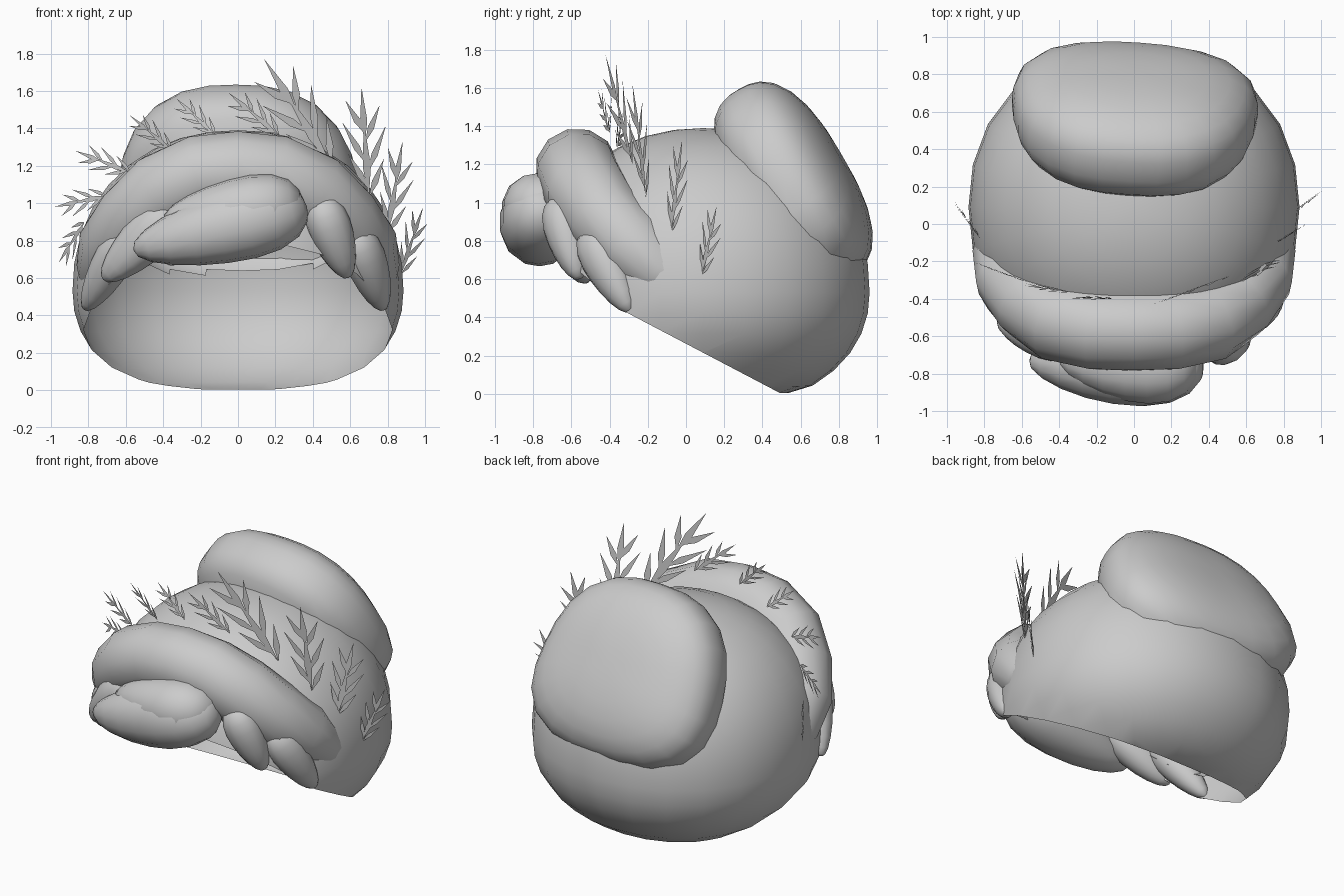
import bpy, bmesh, math
from mathutils import Vector, Matrix

if "Cube" in bpy.data.objects:
    bpy.data.objects.remove(bpy.data.objects["Cube"])

hair = bpy.data.materials.new("hair_grey")
hair.diffuse_color = (0.6, 0.6, 0.6, 1)
hair.use_nodes = True
hair.node_tree.nodes["Principled BSDF"].inputs["Base Color"].default_value = hair.diffuse_color
leaf = bpy.data.materials.new("leaf_grey")
leaf.diffuse_color = (0.6, 0.6, 0.6, 1)
leaf.use_nodes = True
leaf.node_tree.nodes["Principled BSDF"].inputs["Base Color"].default_value = leaf.diffuse_color


def finish(name, bm, mat, smooth=True):
    me = bpy.data.meshes.new(name)
    bm.to_mesh(me)
    bm.free()
    me.materials.append(mat)
    ob = bpy.data.objects.new(name, me)
    bpy.context.collection.objects.link(ob)
    if smooth:
        bpy.ops.object.select_all(action='DESELECT')
        ob.select_set(True)
        bpy.context.view_layer.objects.active = ob
        bpy.ops.object.shade_smooth_by_angle(angle=math.radians(60))
    return ob


def boxy(v, p):
    """Push a unit sphere point out to a rounder, boxier superellipsoid."""
    return v / sum(abs(c) ** p for c in v) ** (1 / p)


def frame(axis, normal):
    """Rotation with x along the axis and z near the normal."""
    x = Vector(axis).normalized()
    y = Vector(normal).cross(x).normalized()
    return Matrix((x, y, x.cross(y))).transposed()


def open_inside(bm):
    """Drop faces lying wholly inside the cap so the hollow stays clear."""
    def inside(p):
        h = 0.86 if p.z > 0.53 else 0.62
        return (abs(p.x / 0.885) ** 2.15 + abs((p.y - 0.09) / 0.87) ** 2.15
                + abs((p.z - 0.53) / h) ** 2.15) < 0.97
    hidden = [f for f in bm.faces if all(inside(v.co) for v in f.verts)]
    bmesh.ops.delete(bm, geom=hidden, context='FACES')


# Hollow cap: open shell, tucked in at the nape and trimmed along the hairline
bm = bmesh.new()
bmesh.ops.create_uvsphere(bm, u_segments=24, v_segments=18, radius=1)
for v in bm.verts:
    c = boxy(v.co, 2.15)
    z = 0.53 + c.z * (0.86 if c.z > 0 else 0.62)
    v.co = Vector((c.x * 0.885, 0.09 + c.y * 0.87, max(z, 0.004)))
for slope in (0.525, 0.85):
    bmesh.ops.bisect_plane(bm, geom=bm.verts[:] + bm.edges[:] + bm.faces[:],
                           plane_co=(0, -0.3, 0.42), plane_no=(0, slope, 1),
                           clear_inner=True)
finish("hair_cap", bm, hair)

# Flattened bun on the upper back, wider toward its lower end
bm = bmesh.new()
bmesh.ops.create_uvsphere(bm, u_segments=24, v_segments=16, radius=1)
rot = Matrix.Rotation(math.radians(-4), 3, 'Z') @ frame((0, 0.5, -0.866), (0, 0.866, 0.5))
for v in bm.verts:
    c = boxy(v.co, 2.6)
    v.co = rot @ Vector((c.x * 0.57, c.y * 0.645 * (1 + 0.13 * c.x), c.z * 0.29)) \
        + Vector((0, 0.56, 1.1))
open_inside(bm)
finish("hair_bun", bm, hair)

# Rolled band arching over the front, mirrored from centre to temple
half = [(0, -0.57, 1.17, 0.22), (0.2, -0.565, 1.15, 0.22), (0.4, -0.52, 1.06, 0.22),
        (0.55, -0.42, 0.92, 0.21), (0.66, -0.27, 0.77, 0.2), (0.72, -0.12, 0.63, 0.15),
        (0.77, 0.02, 0.54, 0.06)]
path = [(-x, y, z, r) for x, y, z, r in half[:0:-1]] + half
bm = bmesh.new()
rings = []
for i, (x, y, z, r) in enumerate(path):
    a, b = path[max(i - 1, 0)], path[min(i + 1, len(path) - 1)]
    m = frame(Vector(b[:3]) - Vector(a[:3]), (0, -1, 0.3))
    rings.append([bm.verts.new(Vector((x, y, z)) + m @ Vector((0, r * math.cos(t), r * math.sin(t))))
                  for t in (k * math.tau / 12 for k in range(12))])
for a, b in zip(rings, rings[1:]):
    for k in range(12):
        bm.faces.new((a[k], a[(k + 1) % 12], b[(k + 1) % 12], b[k]))
bm.faces.new(rings[0])
bm.faces.new(rings[-1])
bmesh.ops.recalc_face_normals(bm, faces=bm.faces)
open_inside(bm)
finish("rolled_band", bm, hair)


def lock(name, root, tip, width, depth, normal, bend=0.0):
    """Teardrop lock: full at the root, narrower at the tip."""
    root, tip = Vector(root), Vector(tip)
    m, h = frame(tip - root, normal), (tip - root).length / 2
    bm = bmesh.new()
    bmesh.ops.create_uvsphere(bm, u_segments=14, v_segments=10, radius=1,
                              matrix=Matrix.Rotation(math.pi / 2, 4, 'Y'))
    for v in bm.verts:
        c = boxy(v.co, 2.2)
        w = 1 - 0.3 * c.x
        v.co = (root + tip) / 2 + m @ Vector((c.x * h, c.y * width * w,
                                               c.z * depth * w + bend * (1 - c.x * c.x)))
    finish(name, bm, hair)


# Fringe locks swept to either side
lock("fringe_main", (0.37, -0.76, 0.98), (-0.56, -0.73, 0.75), 0.19, 0.19, (0, -1, 0), 0.03)
lock("fringe_main_top", (0.35, -0.76, 1.0), (-0.4, -0.72, 0.9), 0.18, 0.19, (0, -1, 0), 0.02)
lock("fringe_left_inner", (-0.33, -0.66, 0.97), (-0.72, -0.52, 0.59), 0.125, 0.11, (-0.4, -1, 0))
lock("fringe_left_outer", (-0.57, -0.53, 0.86), (-0.82, -0.28, 0.43), 0.1, 0.1, (-0.8, -0.7, 0))
lock("fringe_right_inner", (0.43, -0.67, 1.03), (0.59, -0.56, 0.6), 0.11, 0.11, (0.4, -1, 0))
lock("fringe_right_outer", (0.62, -0.52, 0.86), (0.78, -0.29, 0.43), 0.11, 0.1, (0.8, -0.7, 0))


def sprig(name, base, tip, normal):
    """Flat sprig: a stem with pairs of pointed leaflets."""
    base, tip = Vector(base), Vector(tip)
    m, n = frame(tip - base, normal), (tip - base).length
    bm = bmesh.new()

    def blade(start, ang, length, width):
        d, s = Vector((math.cos(ang), math.sin(ang), 0)), Vector((-math.sin(ang), math.cos(ang), 0))
        o = Vector((start, 0, 0))
        pts = (o, o + d * length * 0.4 - s * width, o + d * length, o + d * length * 0.4 + s * width)
        bm.faces.new([bm.verts.new(base + m @ (p * n)) for p in pts])

    blade(0, 0, 0.7, 0.04)
    blade(0.5, 0, 0.5, 0.035)
    for start, length in ((0.0, 0.38), (0.22, 0.46), (0.5, 0.36)):
        for side in (-1, 1):
            blade(start + 0.04 * side + 0.04, side * 0.48, length, 0.032)
    finish(name, bm, leaf, False)


# Sprigs tucked behind the band
R, L, F = (0.5, -0.85, 0), (-0.5, -0.85, 0), (0.1, -1, 0.1)
for i, (base, tip, nrm) in enumerate((
        ((0.5, -0.28, 1.2), (0.14, -0.42, 1.77), (0.3, -0.95, 0)),
        ((0.7, -0.21, 1.03), (0.66, -0.28, 1.62), (0.4, -0.9, -0.1)),
        ((0.8, -0.08, 0.84), (0.88, -0.02, 1.33), R),
        ((0.87, 0.08, 0.62), (0.99, 0.16, 0.98), (0.65, -0.75, 0)),
        ((0.22, -0.4, 1.36), (-0.05, -0.46, 1.59), F),
        ((-0.12, -0.4, 1.36), (-0.33, -0.39, 1.56), F),
        ((-0.35, -0.36, 1.28), (-0.58, -0.33, 1.47), L),
        ((-0.57, -0.31, 1.16), (-0.87, -0.2, 1.28), L),
        ((-0.7, -0.22, 1.04), (-0.98, -0.05, 0.98), L),
        ((-0.82, -0.08, 0.9), (-0.96, 0.12, 0.68), (-0.7, -0.7, 0)))):
    sprig(f"leaf_sprig_{i + 1}", base, tip, nrm)
